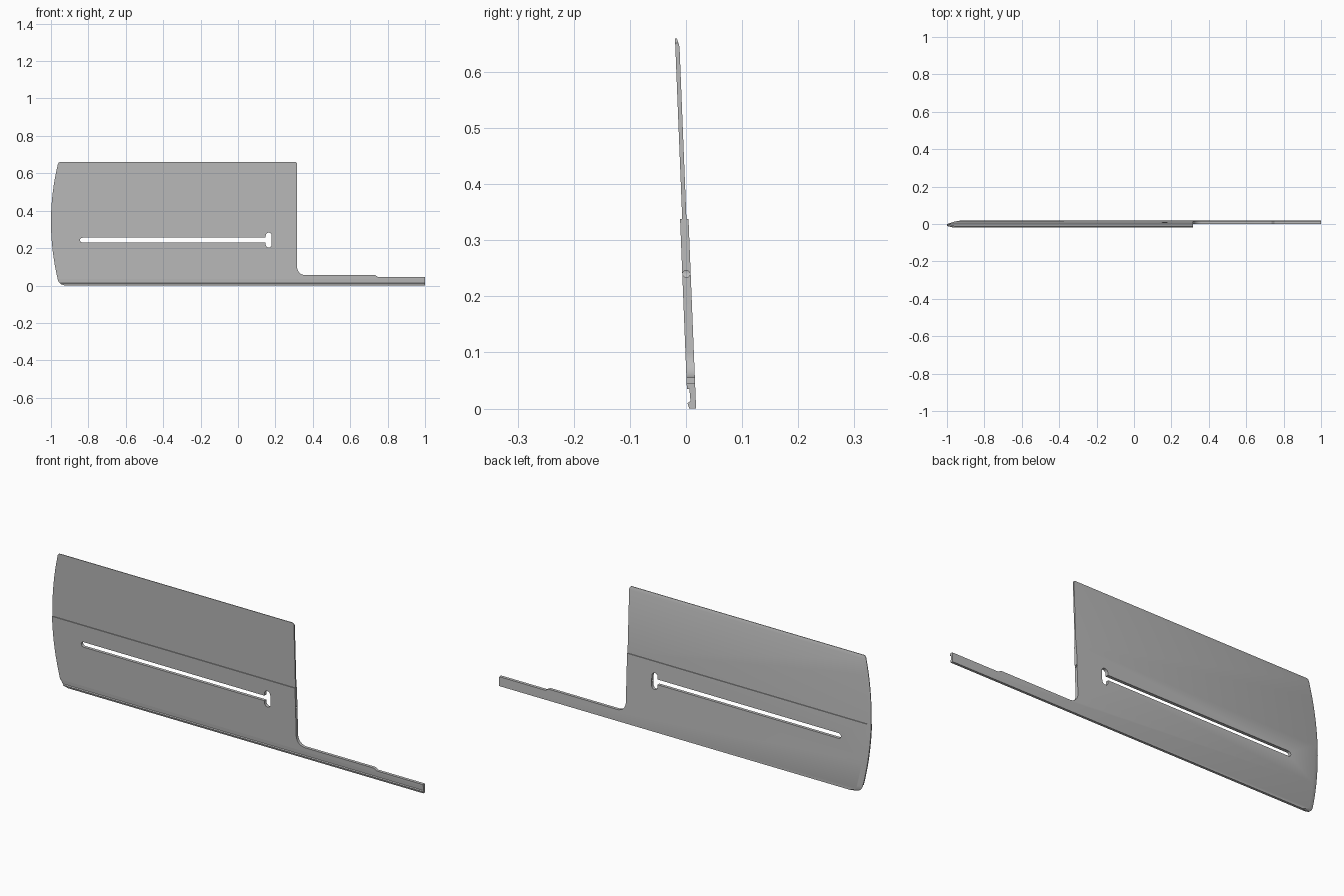
import bpy, bmesh, math
from mathutils import Vector

cube = bpy.data.objects.get("Cube")
if cube:
    bpy.data.objects.remove(cube, do_unlink=True)

LEAN = 0.04  # backward drop of the plate: y shifts with height

grey = bpy.data.materials.new("plain grey")
grey.use_nodes = True
colour = (0.5, 0.5, 0.5, 1)
grey.diffuse_color = colour
grey.node_tree.nodes["Principled BSDF"].inputs["Base Color"].default_value = colour


def loft(name, rings):
    """Solid through matching closed rings of points, leaned as a whole."""
    bm = bmesh.new()
    loops = [[bm.verts.new((x, y - LEAN * z, z)) for x, y, z in r] for r in rings]
    n = len(loops[0])
    bm.faces.new(loops[0])
    bm.faces.new(loops[-1])
    for a, b in zip(loops, loops[1:]):
        for i in range(n):
            j = (i + 1) % n
            bm.faces.new((a[i], a[j], b[j], b[i]))
    bmesh.ops.recalc_face_normals(bm, faces=bm.faces)
    mesh = bpy.data.meshes.new(name)
    bm.to_mesh(mesh)
    bm.free()
    mesh.materials.append(grey)
    obj = bpy.data.objects.new(name, mesh)
    bpy.context.collection.objects.link(obj)
    return obj


def arc(cx, cz, r, start, end, steps=8):
    angles = [math.radians(start + (end - start) * i / steps) for i in range(steps + 1)]
    return [(cx + r * math.cos(a), cz + r * math.sin(a)) for a in angles]


def through_cutter(name, outline):
    return loft(name, [[(x, y, z) for x, z in outline] for y in (-0.05, 0.07)])


def cut(obj, cutter, operation):
    cutter.hide_render = True
    mod = obj.modifiers.new("cut", "BOOLEAN")
    mod.object, mod.operation, mod.solver = cutter, operation, "EXACT"
    bpy.context.view_layer.update()
    evaluated = obj.evaluated_get(bpy.context.evaluated_depsgraph_get())
    mesh = bpy.data.meshes.new_from_object(evaluated)
    obj.modifiers.clear()
    obj.data = mesh
    bpy.data.objects.remove(cutter, do_unlink=True)


# Long section: thin upper blade, thicker lower body, grooved bottom rail
section = [(0.0068, 0.66), (0.0068, 0.338), (0.003, 0.338), (0.003, 0.035),
           (0.0075, 0.035), (0.0085, 0.013), (0.003, 0.01), (0.006, 0),
           (0.018, 0), (0.018, 0.338), (0.0143, 0.338), (0.0143, 0.645), (0.01, 0.66)]
plate = loft("slotted_plate", [[(x, y, z) for y, z in section] for x in (-1.1, 1)])

# Outline: bowed left end, square right end, filleted narrow tail
bow = [(-1 + 0.037 * ((z - 0.34) / 0.31) ** 2, z)
       for z in [0.03 + 0.62 * i / 16 for i in range(17)]]
outline = [(-0.92, -0.001), (-0.945, 0.006), (-0.957, 0.016)] + bow
outline += [(-0.958, 0.658), (-0.945, 0.661), (0.308, 0.661), (0.316, 0.652)]
outline += arc(0.361, 0.1, 0.045, 180, 270)
outline += [(0.735, 0.055), (0.75, 0.045), (1.1, 0.045), (1.1, -0.001)]

# The left end is chamfered towards the back
rings = [[(x + (inset if x < -0.9 else 0), y, z) for x, z in outline]
         for y, inset in ((-0.05, 0), (0.01, 0), (0.04, 0.09))]
cut(plate, loft("outline_cutter", rings), "INTERSECT")

# Long slot and its crosswise head
slot = arc(-0.832, 0.243, 0.0125, 90, 270) + [(0.16, 0.2305), (0.16, 0.2555)]
cut(plate, through_cutter("slot_cutter", slot), "DIFFERENCE")
head = arc(0.164, 0.267, 0.016, 0, 180) + arc(0.164, 0.219, 0.016, 180, 360)
cut(plate, through_cutter("slot_head_cutter", head), "DIFFERENCE")

# Bore from the right edge into the slot head
bore = arc(0.0102, 0.24, 0.0063, 0, 345, 23)
cut(plate, loft("bore_cutter", [[(x, y, z) for y, z in bore] for x in (0.17, 0.34)]),
    "DIFFERENCE")

bpy.ops.object.select_all(action="DESELECT")
plate.select_set(True)
bpy.context.view_layer.objects.active = plate
bpy.ops.object.shade_smooth_by_angle(angle=math.radians(25))
